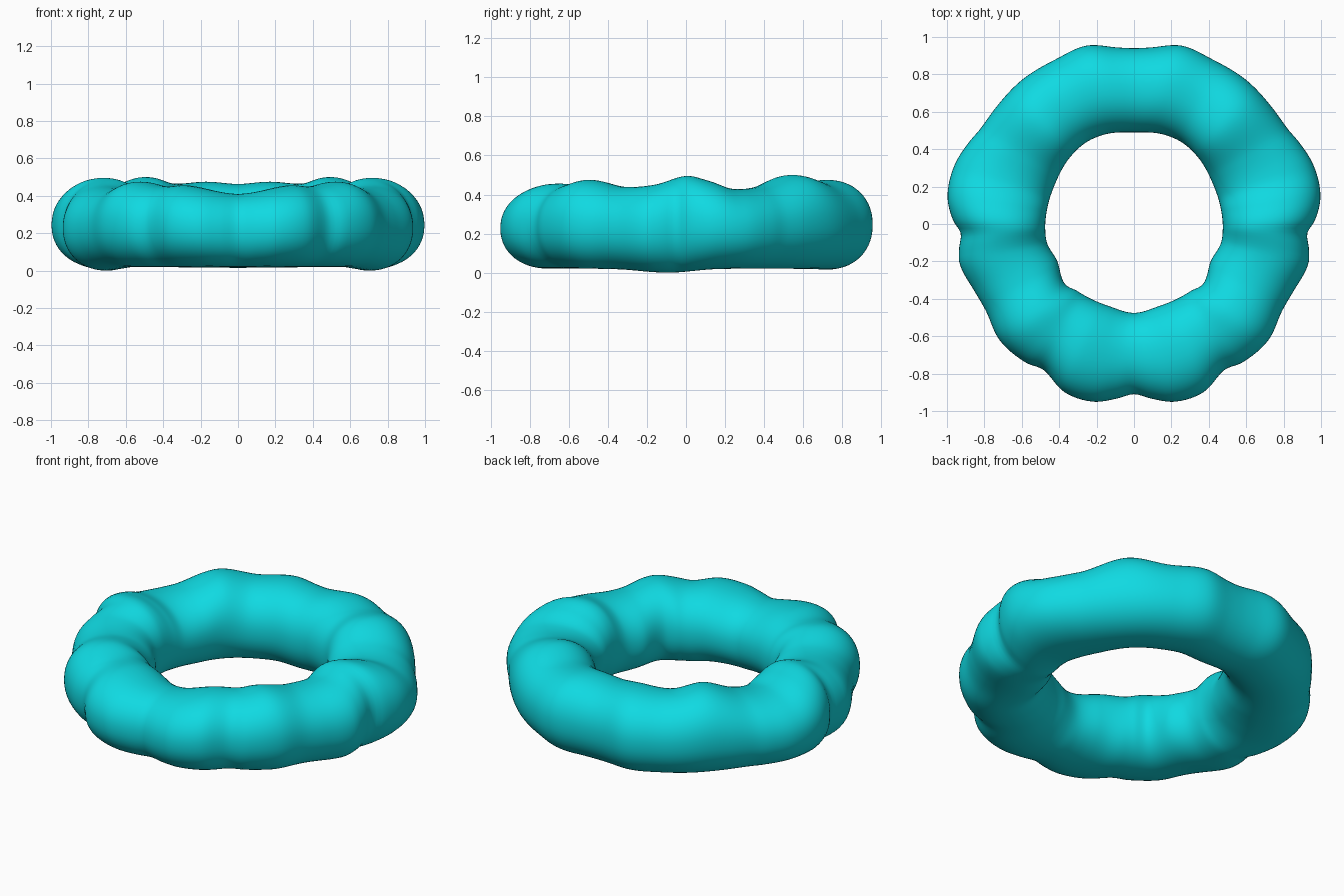
import bpy, bmesh, math

if "Cube" in bpy.data.objects:
    bpy.data.objects.remove(bpy.data.objects["Cube"])

# Profiles along the half ring: (angle in degrees from +x, value); -90 is front, 90 is back
OUTER = [(-90, .91), (-84, .94), (-77, .975), (-67.6, .973), (-58.4, .918), (-52, .94), (-41, .95),
         (-31, .919), (-23, .925), (-13, .956), (-8, .944), (-3, .928), (1.2, .968),
         (8.5, 1.008), (18, 1.01), (26.6, .984), (32, .966), (40, .966), (52, .976),
         (64.5, .975), (75, .987), (84, .95), (90, .94)]
INNER = [(-90, .475), (-73, .459), (-50, .469), (-41, .489), (-26, .456), (-12, .476),
         (-2, .475), (12, .471), (28, .474), (47, .495), (60, .506), (73, .503), (90, .49)]
TOP = [(-90, .41), (-68, .455), (-56, .45), (-43, .475), (-28, .44), (-13, .45), (0, .495),
       (9, .47), (18, .43), (31, .44), (47, .50), (62, .465), (77, .475), (90, .463)]
BOTTOM = [(-90, .02), (-60, .022), (-30, .017), (-7, 0), (12, .018), (45, .02), (90, .015)]


def sample(table, a):
    """Smooth (Catmull-Rom style) interpolation, mirrored past both ends."""
    t = ([(-180 - table[1][0], table[1][1])] + table + [(180 - table[-2][0], table[-2][1])])
    for i in range(1, len(t) - 2):
        if a <= t[i + 1][0] + 1e-6:
            (x0, y0), (x1, y1), (x2, y2), (x3, y3) = t[i - 1:i + 3]
            h = x2 - x1
            u = (a - x1) / h
            m1, m2 = (y2 - y0) / (x2 - x0) * h, (y3 - y1) / (x3 - x1) * h
            return ((2*u**3 - 3*u*u + 1) * y1 + (u**3 - 2*u*u + u) * m1
                    + (3*u*u - 2*u**3) * y2 + (u**3 - u*u) * m2)
    return t[-2][1]


def soft(v, p=0.93):
    return math.copysign(abs(v) ** p, v)


# Lumpy ring: slightly squared round sections swept around z
N, M = 240, 56
bm = bmesh.new()
rings = []
for i in range(N):
    turn = -90 + 360 * i / N
    a = turn if turn <= 90 else 180 - turn          # mirror left half
    ro, ri, zt, zb = (sample(t, a) for t in (OUTER, INNER, TOP, BOTTOM))
    c, s = math.cos(math.radians(turn)), math.sin(math.radians(turn))
    ring = []
    for j in range(M):
        b = 2 * math.pi * j / M
        r = (ro + ri) / 2 + (ro - ri) / 2 * soft(math.cos(b))
        z = (zt + zb) / 2 + (zt - zb) / 2 * soft(math.sin(b))
        ring.append(bm.verts.new((r * c, r * s, z)))
    rings.append(ring)
for i in range(N):
    p, q = rings[i], rings[(i + 1) % N]
    for j in range(M):
        k = (j + 1) % M
        bm.faces.new((p[j], q[j], q[k], p[k])).smooth = True
bmesh.ops.recalc_face_normals(bm, faces=bm.faces)
mesh = bpy.data.meshes.new("lumpy_ring")
bm.to_mesh(mesh)
bm.free()

mat = bpy.data.materials.new("cyan")
mat.diffuse_color = (0.005, 0.70, 0.76, 1)
mat.use_nodes = True
mat.node_tree.nodes["Principled BSDF"].inputs["Base Color"].default_value = mat.diffuse_color
mesh.materials.append(mat)
bpy.context.collection.objects.link(bpy.data.objects.new("lumpy_ring", mesh))
